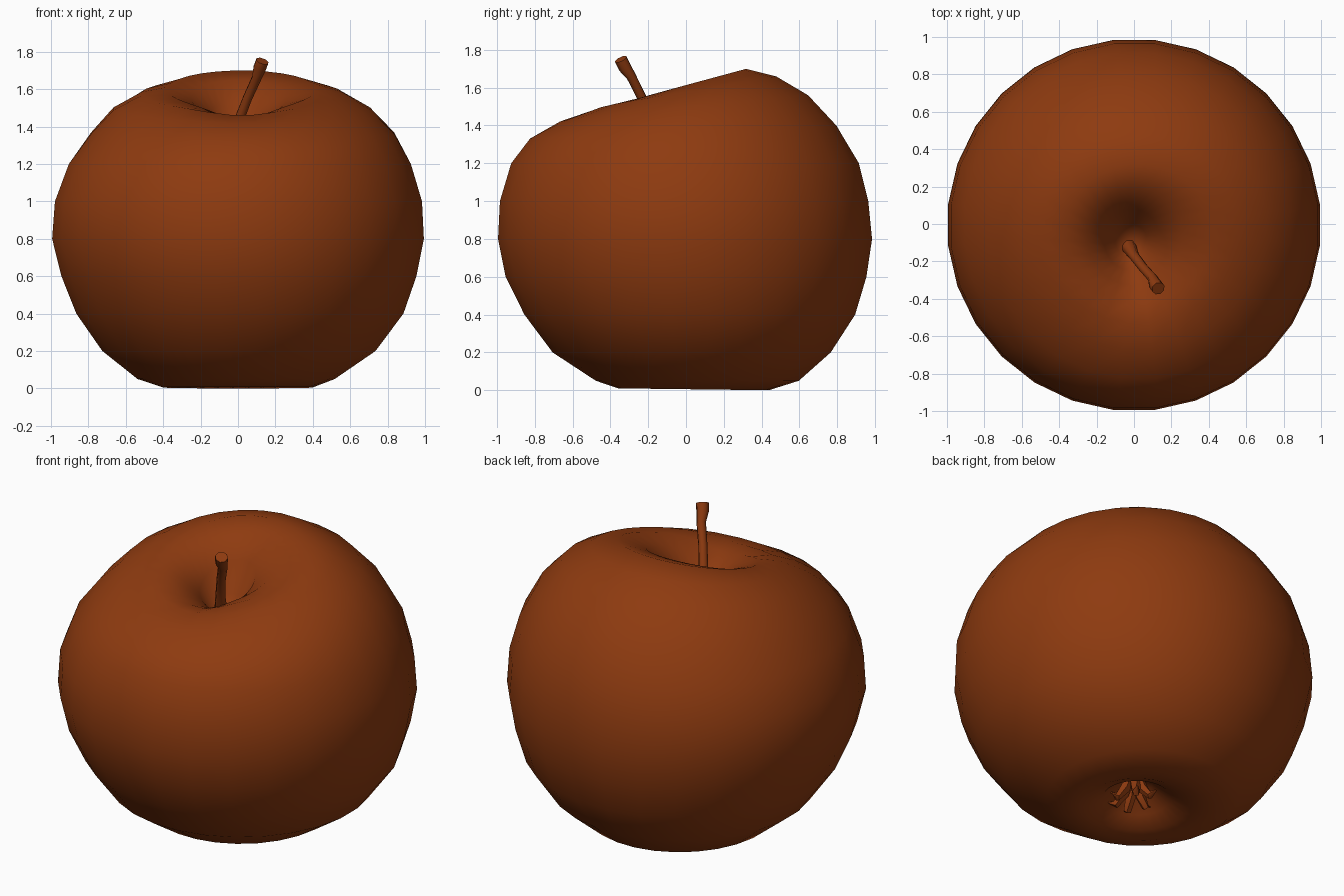
import bpy, bmesh, math, random
from mathutils import Vector

random.seed(4)
SIDES = 28

old = bpy.data.objects.get("Cube")
if old:
    bpy.data.objects.remove(old)

brown = bpy.data.materials.new("russet brown")
brown.use_nodes = True
colour = (0.27, 0.043, 0.005, 1)
brown.diffuse_color = colour
brown.node_tree.nodes["Principled BSDF"].inputs["Base Color"].default_value = colour


def loft(name, rings, start=None, end=None, smooth=True):
    """Skin a list of equal-length point rings, with optional pole points."""
    bm = bmesh.new()
    loops = [[bm.verts.new(p) for p in ring] for ring in rings]
    n = len(loops[0])
    for a, b in zip(loops, loops[1:]):
        for i in range(n):
            j = (i + 1) % n
            bm.faces.new((a[i], a[j], b[j], b[i]))
    for pole, loop in ((start, loops[0]), (end, loops[-1])):
        if pole is not None:
            tip = bm.verts.new(pole)
            for i in range(n):
                bm.faces.new((tip, loop[i], loop[(i + 1) % n]))
    bmesh.ops.recalc_face_normals(bm, faces=bm.faces)
    mesh = bpy.data.meshes.new(name)
    bm.to_mesh(mesh)
    bm.free()
    mesh.materials.append(brown)
    obj = bpy.data.objects.new(name, mesh)
    bpy.context.collection.objects.link(obj)
    for p in mesh.polygons:
        p.use_smooth = smooth
    return obj


def body_ring(z_front, z_back, front, back, left, right, notch=0):
    """Tilted oval, with a shallow dip at the front of the rim."""
    pts = []
    for i in range(SIDES):
        a = math.tau * (i + 0.5) / SIDES
        c, s = math.cos(a), math.sin(a)
        z = z_front + (z_back - z_front) * (1 + s) / 2
        if s < 0:
            z -= notch * math.exp(-(c / 0.45) ** 2)
        pts.append(((left + right) / 2 + c * (right - left) / 2,
                    (front + back) / 2 + s * (back - front) / 2, z))
    return pts


# Fruit body, from the calyx hollow around to the stem hollow
body = [
    (.16, .16, -.09, .09, -.10, .08),
    (.07, .07, -.18, .20, -.20, .18),
    (.02, .02, -.27, .31, -.29, .29),
    (.01, .00, -.36, .44, -.40, .40),
    (.05, .05, -.48, .60, -.54, .52),
    (.20, .20, -.71, .77, -.73, .74),
    (.40, .40, -.86, .90, -.87, .89),
    (.60, .60, -.96, .96, -.95, .96),
    (.80, .80, -1.0, .99, -1.0, 1.0),
    (1.0, 1.0, -.99, .97, -.985, .99),
    (1.2, 1.2, -.93, .92, -.91, .93),
    (1.33, 1.40, -.83, .80, -.79, .84),
    (1.43, 1.56, -.67, .65, -.67, .71, .01),
    (1.49, 1.66, -.53, .48, -.52, .56, .03),
    (1.50, 1.70, -.42, .32, -.38, .42, .06),
    (1.45, 1.65, -.33, .19, -.25, .26, .05),
    (1.38, 1.53, -.25, .08, -.16, .14, .02),
    (1.29, 1.35, -.18, .00, -.10, .07),
]
loft("fruit_body", [body_ring(*r) for r in body], (0, 0, .19), (-.02, -.1, 1.26))


def tube(name, path, radii, sides=8):
    """Round tube along a path, closed at both ends."""
    path = [Vector(p) for p in path]
    rings = []
    for i, p in enumerate(path):
        d = (path[min(i + 1, len(path) - 1)] - path[max(i - 1, 0)]).normalized()
        u = d.cross(Vector((1, .3, .1))).normalized()
        v = d.cross(u)
        rings.append([p + radii[i] * (u * math.cos(k * math.tau / sides)
                                      + v * math.sin(k * math.tau / sides))
                      for k in range(sides)])
    return loft(name, rings, path[0], path[-1])


# Stem, leaning forward with a swollen tip
tube("stem",
     [(-.03, -.12, 1.25), (.00, -.17, 1.42), (.05, -.235, 1.55),
      (.10, -.29, 1.66), (.115, -.325, 1.71), (.13, -.345, 1.75)],
     [.042, .028, .026, .027, .036, .036])

# Dried sepals curling out of the calyx hollow
for k in range(6):
    a = math.tau * k / 6 + random.uniform(-.3, .3)
    out = Vector((math.cos(a), math.sin(a), 0))
    lift = random.uniform(.04, .07)
    tube("sepal_%d" % (k + 1),
         [out * .03 + Vector((0, 0, .19)), out * .06 + Vector((0, 0, .11)),
          out * .11 + Vector((0, 0, lift)), out * .15 + Vector((0, 0, lift + .02))],
         [.03, .03, .022, .006], 5)

# Keep sharp creases only at hard ends
bpy.ops.object.select_all(action='DESELECT')
for o in bpy.context.collection.objects:
    if o.type == 'MESH' and o.name.startswith(("stem", "sepal")):
        o.select_set(True)
        bpy.context.view_layer.objects.active = o
bpy.ops.object.shade_smooth_by_angle(angle=math.radians(50))
